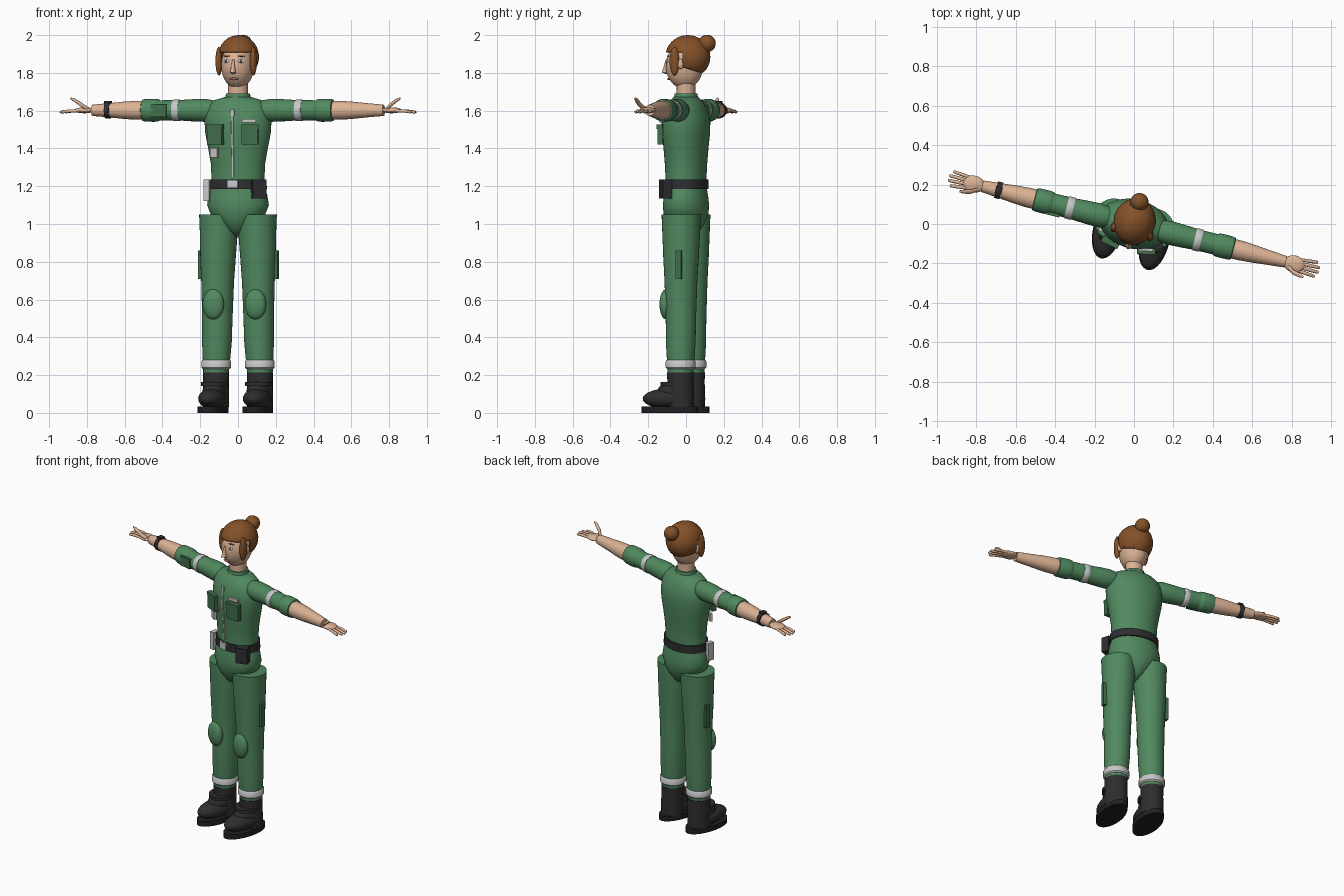
import bpy, bmesh, math
from mathutils import Matrix, Vector

if "Cube" in bpy.data.objects:
    bpy.data.objects.remove(bpy.data.objects["Cube"])

TURN = Matrix.Rotation(math.radians(-14), 4, 'Z')  # whole figure is turned slightly


def colour(name, r, g, b):
    m = bpy.data.materials.new(name)
    m.diffuse_color = (r, g, b, 1)
    m.use_nodes = True
    m.node_tree.nodes["Principled BSDF"].inputs["Base Color"].default_value = m.diffuse_color
    return m


GREEN = colour("uniform green", .082, .25, .115)
DARK_GREEN = colour("pocket green", .052, .155, .07)
SKIN = colour("skin", .72, .45, .30)
HAIR = colour("brown hair", .23, .083, .022)
BLACK = colour("black leather", .027, .027, .029)
SOLE = colour("sole rubber", .015, .015, .016)
GREY = colour("reflective grey", .58, .58, .58)
LIPS = colour("lips", .38, .14, .11)
WHITE = colour("eye white", .8, .8, .8)
IRIS = colour("iris", .05, .09, .13)


def finish(name, bm, mat, angle=40):
    bmesh.ops.recalc_face_normals(bm, faces=bm.faces[:])
    bm.transform(TURN)
    me = bpy.data.meshes.new(name)
    bm.to_mesh(me)
    bm.free()
    me.materials.append(mat)
    me.shade_smooth()
    me.set_sharp_from_angle(angle=math.radians(angle))
    ob = bpy.data.objects.new(name, me)
    bpy.context.collection.objects.link(ob)
    return ob


def loft(name, rings, mat, along='z', n=32):
    """Closed tube; each ring is (centre, half width, half depth)."""
    bm = bmesh.new()
    loops = []
    for c, a, b in rings:
        loop = []
        for i in range(n):
            t = 2 * math.pi * i / n
            u, v = a * math.cos(t), b * math.sin(t)
            off = Vector((u, v, 0)) if along == 'z' else Vector((0, u, v))
            loop.append(bm.verts.new(Vector(c) + off))
        loops.append(loop)
    for p, q in zip(loops, loops[1:]):
        for i in range(n):
            j = (i + 1) % n
            bm.faces.new((p[i], p[j], q[j], q[i]))
    bm.faces.new(loops[0][::-1])
    bm.faces.new(loops[-1])
    return finish(name, bm, mat)


def ball_mesh(c, r, seg=32, rot=None):
    bm = bmesh.new()
    m = Matrix.Translation(c) @ (rot or Matrix()) @ Matrix.Diagonal((*r, 1))
    bmesh.ops.create_uvsphere(bm, u_segments=seg, v_segments=seg // 2, radius=1, matrix=m)
    return bm


def ball(name, c, r, mat, seg=32, rot=None):
    return finish(name, ball_mesh(c, r, seg, rot), mat, 60)


def box(name, c, size, mat, spin=0):
    bm = bmesh.new()
    m = Matrix.Translation(c) @ Matrix.Rotation(math.radians(spin), 4, 'Z') @ Matrix.Diagonal((*size, 1))
    bmesh.ops.create_cube(bm, size=1, matrix=m)
    return finish(name, bm, mat, 30)


# Torso and pelvis: (z, half width, half depth)
TORSO = [(1.16, .148, .108), (1.24, .142, .106), (1.32, .146, .11), (1.40, .16, .116), (1.48, .176, .124),
         (1.54, .18, .125), (1.59, .174, .116), (1.63, .158, .096), (1.655, .13, .08), (1.672, .07, .064)]
loft("torso", [((0, 0, z), a, b) for z, a, b in TORSO], GREEN, n=48)
PELVIS = [(.935, .015, .03), (.96, .05, .07), (1.0, .098, .098), (1.05, .146, .116), (1.1, .166, .12),
          (1.15, .158, .114), (1.2, .144, .106)]
loft("pelvis", [((0, 0, z), a, b) for z, a, b in PELVIS], GREEN, n=48)
loft("collar", [((0, 0, 1.655), .07, .066), ((0, 0, 1.69), .064, .06)], GREEN)
loft("belt", [((0, 0, 1.185), .155, .117), ((0, 0, 1.235), .153, .116)], BLACK, n=48)
box("belt_buckle", (0, -.119, 1.212), (.056, .012, .044), GREY)
box("belt_pouch", (.132, -.078, 1.185), (.075, .05, .1), BLACK, 30)
box("belt_radio", (-.153, -.055, 1.178), (.03, .045, .115), GREY)


def front_depth(z):
    for (z0, _, b0), (z1, _, b1) in zip(TORSO, TORSO[1:]):
        if z0 <= z <= z1:
            return b0 + (b1 - b0) * (z - z0) / (z1 - z0)


# Zip, chest pockets and badges
loft("zip", [((0, -front_depth(z), z), .006, .005) for z in (1.25, 1.32, 1.4, 1.48, 1.54, 1.6)], GREY, n=8)
box("zip_pull", (0, -.118, 1.59), (.02, .012, .03), GREY)
for s in (-1, 1):
    box("chest_pocket", (s * .094, -.116, 1.465), (.088, .03, .09), DARK_GREEN, s * 12)
    box("pocket_flap", (s * .094, -.119, 1.515), (.093, .032, .022), DARK_GREEN, s * 12)
box("name_strip", (.088, -.113, 1.547), (.075, .014, .018), GREY, 12)
box("identity_card", (-.104, -.1, 1.377), (.042, .016, .052), GREY, -20)

for s in (-1, 1):
    # Legs
    LEG = [(1.05, .105, .104), (.95, .105, .1), (.82, .109, .094), (.7, .111, .087), (.58, .112, .083),
           (.48, .113, .08), (.38, .115, .079), (.3, .117, .074), (.235, .119, .069), (.19, .12, .067)]
    loft("trouser_leg", [((s * x, 0, z), r, r) for z, x, r in LEG], GREEN)
    ball("knee_pad", (s * .115, -.08, .575), (.058, .033, .08), GREEN)
    box("thigh_pocket", (s * .187, .012, .785), (.06, .03, .15), DARK_GREEN)
    loft("ankle_band", [((s * .119, 0, z), r, r) for z, r in
                        ((.232, .071), (.24, .079), (.272, .079), (.28, .073))], GREY)
    # Boots
    loft("boot_shaft", [((s * .12, 0, z), r, r * 1.03) for z, r in
                        ((.03, .07), (.1, .07), (.16, .068), (.215, .069))], BLACK)
    ball("boot_foot", (s * .122, -.065, .075), (.071, .14, .054), BLACK)
    ball("boot_instep", (s * .12, -.035, .11), (.062, .09, .06), BLACK)
    loft("boot_strap", [((s * .12, -.025, z), .073, .082) for z in (.142, .164)], BLACK)
    loft("boot_sole", [((s * .122, -.057, z), .075, .153) for z in (0, .033)], SOLE, n=40)

    # Arms along x: (x, radius)
    def arm(name, prof, mat, n=28):
        loft(name, [((s * x, 0, 1.602), r, r) for x, r in prof], mat, 'x', n)

    arm("sleeve", [(.10, .04), (.14, .054), (.18, .061), (.24, .059), (.32, .054), (.42, .053), (.5, .054)], GREEN)
    arm("sleeve_cuff", [(.425, .052), (.435, .059), (.455, .061), (.505, .06), (.518, .057), (.522, .048)], GREEN)
    arm("sleeve_band", [(.317, .056), (.32, .058), (.35, .057), (.353, .055)], GREY)
    arm("forearm", [(.5, .05), (.56, .05), (.62, .046), (.7, .038), (.78, .031), (.795, .029)], SKIN)

    # Hand: flat palm, four fingers, raised thumb
    ball("palm", (s * .838, 0, 1.602), (.055, .043, .016), SKIN, 24)
    for i in range(4):
        y = -.033 + .022 * i
        tip = .945 + .025 * (1 if i in (1, 2) else .4)
        loft("finger", [((s * x, y * k, 1.60 - d), r, r) for x, k, d, r in
                        ((.86, .85, 0, .008), (.915, 1, .002, .009), (tip - .006, 1.1, .007, .008),
                         (tip, 1.1, .008, .004))], SKIN, 'x', 10)
    loft("thumb", [((s * x, y, z), r, r) for x, y, z, r in
                   ((.81, -.02, 1.605, .012), (.845, -.042, 1.632, .012), (.88, -.05, 1.656, .01),
                    (.9, -.053, 1.665, .005))], SKIN, 'x', 12)

# Wrist watch and shoulder badge
loft("watch_strap", [((-x, 0, 1.602), .043, .043) for x in (.695, .722)], BLACK, 'x')
box("watch_face", (-.708, 0, 1.645), (.035, .035, .012), BLACK)
box("sleeve_badge", (-.42, -.052, 1.6), (.085, .016, .066), DARK_GREEN)

# Neck and head
loft("neck", [((0, 0, 1.65), .054, .05), ((0, 0, 1.72), .052, .049), ((0, 0, 1.8), .055, .052)], SKIN)
HC, HR = (0, -.008, 1.838), (.086, .1, .122)
ball("head", HC, HR, SKIN, 40)


def face_y(x, z):
    return HC[1] - HR[1] * math.sqrt(1 - (x / HR[0]) ** 2 - ((z - HC[2]) / HR[2]) ** 2)


loft("nose", [((0, y, z), a, b) for z, y, a, b in
              ((1.795, -.1, .008, .012), (1.802, -.112, .016, .02), (1.82, -.108, .012, .018),
               (1.87, -.1, .006, .01))], SKIN, n=16)
ball("mouth", (0, face_y(0, 1.768) - .002, 1.768), (.025, .008, .007), LIPS, 16)
for s in (-1, 1):
    tilt = Matrix.Rotation(s * .42, 4, 'Z')
    for part, z, r, mat, out in (("eye", 1.862, (.017, .005, .009), WHITE, 0),
                                 ("iris", 1.862, (.008, .004, .008), IRIS, .003),
                                 ("eyebrow", 1.889, (.02, .005, .004), HAIR, .001)):
        ball(part, (s * .04, face_y(.04, z) - out, z), r, mat, 16, tilt)
    ball("ear", (s * .09, -.008, 1.847), (.014, .018, .028), SKIN, 16)
    ball("hair_lock", (s * .094, -.04, 1.862), (.018, .026, .076), HAIR, 24)

# Hair cap with an open face area, and a bun
bm = ball_mesh((0, .01, 1.885), (.108, .12, .115), 40)
for co, no in (((0, .008, 0), (0, 1, 0)), ((0, 0, 1.91), (0, 0, 1)), ((0, .008, 1.83), (0, .35, 1))):
    bmesh.ops.bisect_plane(bm, geom=bm.verts[:] + bm.edges[:] + bm.faces[:], plane_co=co, plane_no=no)
gone = []
for f in bm.faces:
    c = f.calc_center_median()
    if c.z < (1.91 if c.y < .008 else 1.83 - .35 * (c.y - .008)):
        gone.append(f)
bmesh.ops.delete(bm, geom=gone, context='FACES')
cap = finish("hair_cap", bm, HAIR, 60)
shell = cap.modifiers.new("thickness", 'SOLIDIFY')
shell.thickness = .014
ball("hair_bun", (0, .115, 1.956), (.046, .046, .046), HAIR)
